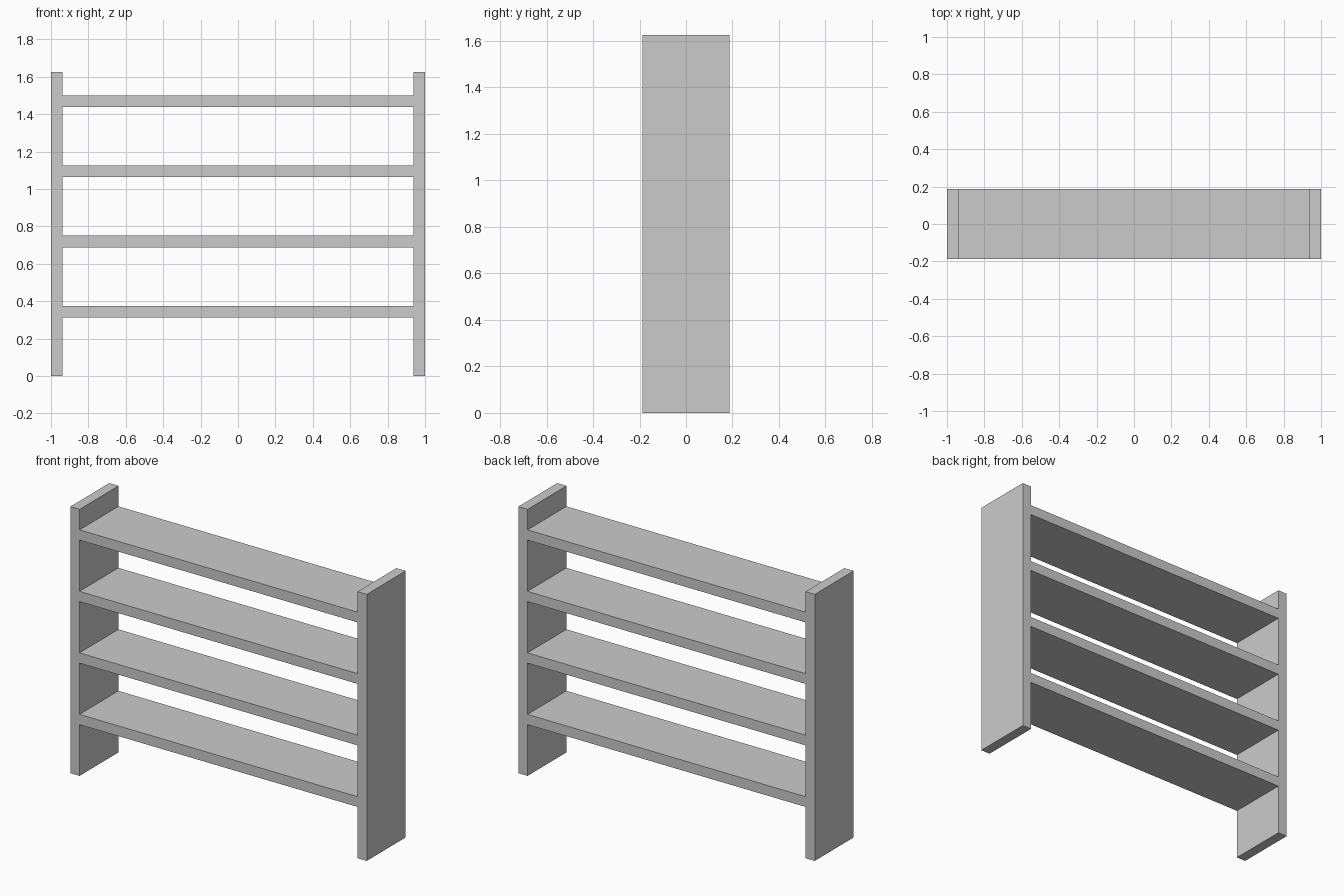
import bpy

if "Cube" in bpy.data.objects:
    bpy.data.objects.remove(bpy.data.objects["Cube"])

WIDTH, DEPTH, HEIGHT = 2.0, 0.375, 1.625
BOARD = 0.0625      # board thickness
SPACING = 0.375     # distance between shelf tops


def board(name, size, location):
    bpy.ops.mesh.primitive_cube_add(size=1, location=location)
    obj = bpy.context.object
    obj.name = name
    obj.scale = size
    bpy.ops.object.transform_apply(location=False, rotation=False, scale=True)
    return obj


# Upright side panels
for name, side in (("left_side_panel", -1), ("right_side_panel", 1)):
    board(name, (BOARD, DEPTH, HEIGHT),
          (side * (WIDTH - BOARD) / 2, 0, HEIGHT / 2))

# Four shelves fitted between the panels
for i in range(1, 5):
    board(f"shelf_{i}", (WIDTH - 2 * BOARD, DEPTH, BOARD),
          (0, 0, i * SPACING - BOARD / 2))
